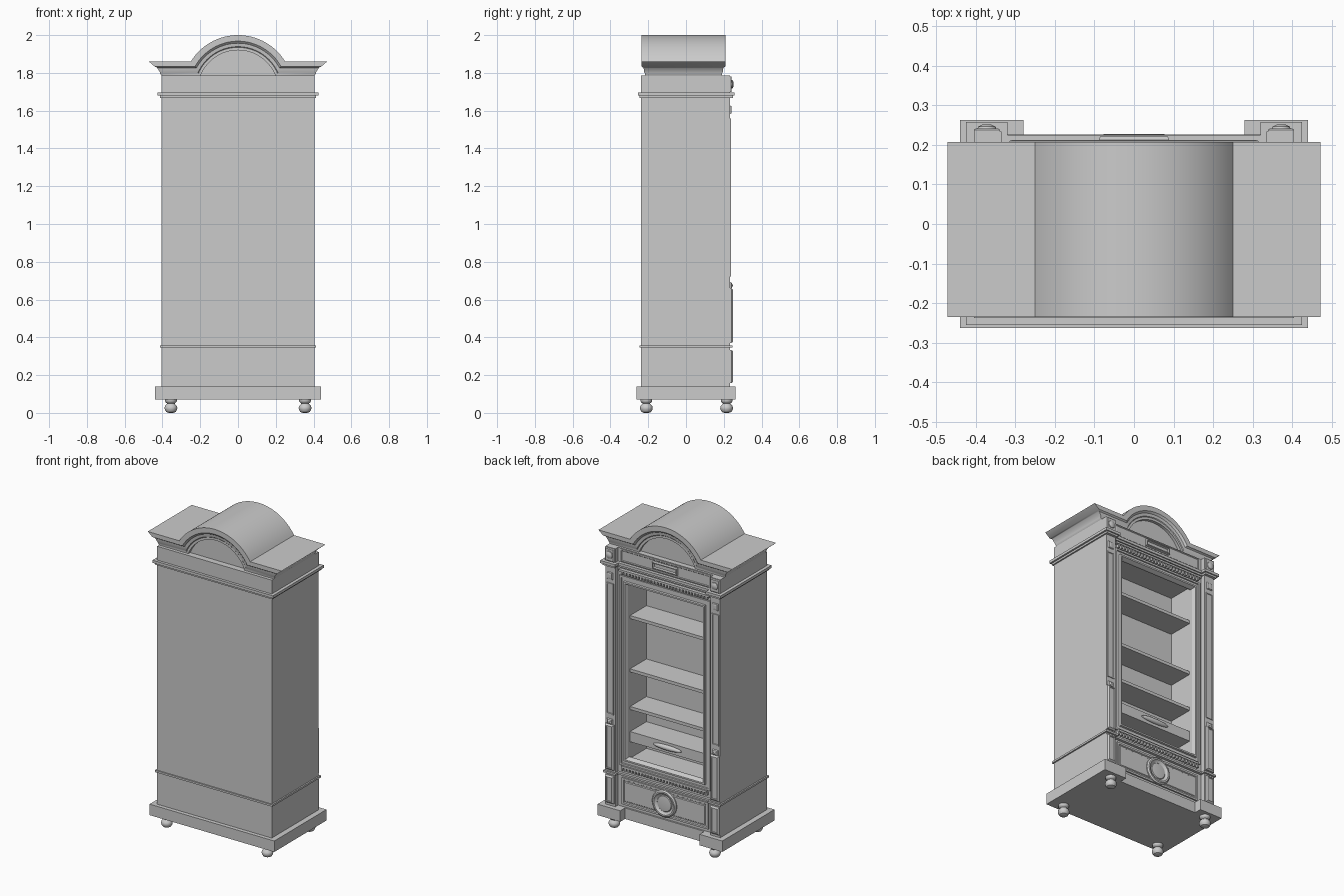
import bpy, bmesh, math

if "Cube" in bpy.data.objects:
    bpy.data.objects.remove(bpy.data.objects["Cube"])

def finish(name, bm, smooth=False):
    bmesh.ops.recalc_face_normals(bm, faces=bm.faces[:])
    me = bpy.data.meshes.new(name)
    bm.to_mesh(me)
    bm.free()
    ob = bpy.data.objects.new(name, me)
    bpy.context.collection.objects.link(ob)
    if smooth:
        bpy.context.view_layer.objects.active = ob
        ob.select_set(True)
        bpy.ops.object.shade_smooth_by_angle(angle=math.radians(35))
        ob.select_set(False)
    return ob

def add_box(bm, x0, x1, y0, y1, z0, z1):
    vs = bmesh.ops.create_cube(bm, size=1)["verts"]
    for v in vs:
        v.co.x = x0 if v.co.x < 0 else x1
        v.co.y = y0 if v.co.y < 0 else y1
        v.co.z = z0 if v.co.z < 0 else z1

def box(name, *dims):
    bm = bmesh.new()
    add_box(bm, *dims)
    return finish(name, bm)

def stepped_slab(name, xo, yb, yp, yc, xi, z0, z1):
    """Slab whose open side (+y) steps back between the two corner blocks."""
    half = [(xo, yb), (xo, yp), (xi, yp), (xi, yc)]
    pts = half + [(-x, y) for x, y in reversed(half)]
    bm = bmesh.new()
    f = bm.faces.new([bm.verts.new((x, y, z0)) for x, y in pts])
    top = bmesh.ops.extrude_face_region(bm, geom=[f])["geom"]
    for v in top:
        if isinstance(v, bmesh.types.BMVert):
            v.co.z = z1
    if f.is_valid is False or len([q for q in bm.faces if all(abs(v.co.z - z0) < 1e-6 for v in q.verts)]) == 0:
        bm.faces.new([v for v in bm.verts if abs(v.co.z - z0) < 1e-6])
    return finish(name, bm)

def relief(name, cx, cz, hw, hh, steps, cap=True):
    """Nested rectangles lofted outwards along +y: steps are (inset, y)."""
    bm = bmesh.new()
    loops = [[bm.verts.new((cx + sx * (hw - i), y, cz + sz * (hh - i)))
              for sx, sz in ((-1, -1), (1, -1), (1, 1), (-1, 1))] for i, y in steps]
    for a, b in zip(loops, loops[1:]):
        for k in range(4):
            n = (k + 1) % 4
            bm.faces.new((a[k], a[n], b[n], b[k]))
    if cap:
        bm.faces.new(loops[-1])
    return finish(name, bm)

def lathe(name, profile, origin, axis='Z', seg=24):
    ox, oy, oz = origin
    bm = bmesh.new()
    rings = []
    for r, h in profile:
        ring = []
        for k in range(seg):
            a = 2 * math.pi * k / seg
            c, s = r * math.cos(a), r * math.sin(a)
            ring.append(bm.verts.new((ox + c, oy + s, oz + h) if axis == 'Z' else (ox + c, oy + h, oz + s)))
        rings.append(ring)
    for a, b in zip(rings, rings[1:]):
        for k in range(seg):
            n = (k + 1) % seg
            bm.faces.new((a[k], a[n], b[n], b[k]))
    bm.faces.new(rings[0])
    bm.faces.new(rings[-1])
    return finish(name, bm, True)

# Case: back mass, side walls, drawer zone and frieze around the open niche
box("case_back", -.405, .405, -.238, .02, .14, 1.785)
box("case_lower", -.405, .405, .02, .205, .14, .45)
box("case_upper", -.405, .405, .02, .205, 1.58, 1.785)
for s, side in ((1, "right"), (-1, "left")):
    box("case_side_" + side, *sorted((s * .265, s * .405)), .02, .205, .45, 1.58)

# Plinth and wrapped mouldings
stepped_slab("plinth", .44, -.263, .263, .215, .28, .07, .14)
stepped_slab("waist_moulding", .414, -.246, .246, .222, .325, .345, .357)
stepped_slab("upper_moulding_lower_step", .414, -.246, .25, .218, .33, 1.668, 1.68)
stepped_slab("upper_moulding", .425, -.255, .258, .225, .32, 1.68, 1.697)

# Ball feet
foot = [(.012, 0), (.025, .005), (.032, .016), (.034, .026), (.031, .037), (.022, .046),
        (.019, .05), (.027, .055), (.031, .062), (.031, .07)]
for x in (-.355, .355):
    for y in (-.21, .215):
        lathe("foot", foot, (x, y, 0))

# Arched cornice: nested outlines (arch radius, wing half width, wing height, half depth)
CZ, YC, N = 1.707, -.0135, 32
steps = [(.213, .405, 1.785, .185), (.213, .405, 1.785, .204), (.228, .413, 1.797, .204),
         (.232, .413, 1.803, .208), (.250, .428, 1.826, .211), (.255, .432, 1.830, .216),
         (.261, .440, 1.833, .2215), (.293, .472, 1.860, .2215)]
bm = bmesh.new()
rings = []
for R, xw, zw, d in steps:
    a0 = math.asin((zw - CZ) / R)
    path = [(-xw, zw)]
    for i in range(N + 1):
        a = math.pi - a0 - (math.pi - 2 * a0) * i / N
        path.append((R * math.cos(a), CZ + R * math.sin(a)))
    path.append((xw, zw))
    rings.append([[bm.verts.new((x, YC + s * d, z)) for x, z in path] for s in (-1, 1)])
for A, B in zip(rings, rings[1:]):
    for f in (0, 1):
        for i in range(N + 2):
            bm.faces.new((A[f][i], A[f][i + 1], B[f][i + 1], B[f][i]))
    for e in (0, -1):
        bm.faces.new((A[0][e], A[1][e], B[1][e], B[0][e]))
F, B = rings[-1]
for i in range(N + 2):
    bm.faces.new((F[i], F[i + 1], B[i + 1], B[i]))
for f in (0, 1):
    bm.faces.new(rings[0][f][1:-1])
finish("arched_cornice", bm, True)

# Pilasters with raised lower panels, long framed shaft and corner blocks
for s, side in ((1, "right"), (-1, "left")):
    cx = s * .372
    box("pilaster_" + side, *sorted((s * .335, s * .405)), .2, .234, .14, 1.785)
    relief("pilaster_foot_panel_" + side, cx, .245, .031, .088,
           [(0, .23), (0, .24), (.008, .25), (.014, .25), (.016, .246)])
    relief("pilaster_mid_panel_" + side, cx, .515, .031, .145,
           [(0, .23), (0, .24), (.008, .25), (.014, .25), (.016, .246)])
    relief("pilaster_mid_tip_" + side, cx, .675, .022, .02, [(0, .23), (.006, .242), (.018, .248)])
    relief("pilaster_shaft_frame_" + side, cx, 1.14, .027, .42,
           [(0, .23), (.002, .238), (.008, .238), (.01, .2345)])
    relief("pilaster_corbel_" + side, cx, 1.605, .022, .025, [(0, .23), (.006, .24), (.016, .242)])
    relief("corner_block_" + side, cx, 1.74, .033, .042, [(0, .23), (0, .238), (.005, .242)])
    lathe("corner_block_knob_" + side, [(.024, 0), (.022, .006), (.012, .011), (.003, .012)],
          (cx, .24, 1.74), 'Y')

# Door surround with stepped moulding
relief("door_frame", 0, 1.012, .32, .605,
       [(0, .2), (0, .216), (.012, .216), (.014, .21), (.032, .21), (.034, .222),
        (.044, .222), (.055, .2), (.055, .19)], cap=False)
box("door_sill", -.3, .3, .2, .226, .395, .408)
box("door_head", -.32, .32, .2, .226, 1.645, 1.657)

# Dentil rows above and below the opening
for name, z in (("dentils_upper", 1.633), ("dentils_lower", .385)):
    bm = bmesh.new()
    for i in range(28):
        x = -.297 + i * .022
        add_box(bm, x - .006, x + .006, .2, .223, z - .008, z + .012)
    finish(name, bm)

# Shelves, inner drawer and its handle
for z in (1.36, 1.02, .78):
    box("shelf", -.265, .265, .02, .185, z - .02, z)
box("inner_drawer", -.265, .265, .02, .185, .555, .62)
bm = bmesh.new()
bmesh.ops.create_uvsphere(bm, u_segments=24, v_segments=12, radius=1)
for v in bm.verts:
    v.co = (v.co.x * .1, .187 + v.co.y * .016, .588 + v.co.z * .016)
finish("drawer_handle", bm, True)

# Bottom drawer front with round medallion ring
relief("bottom_drawer_panel", 0, .243, .305, .085,
       [(0, .2), (0, .214), (.012, .214), (.016, .208), (.022, .208), (.026, .213)])
lathe("medallion_ring", [(.085, 0), (.085, .01), (.077, .017), (.068, .017), (.06, .008), (.052, .006),
      (.048, .010), (.03, .012)], (0, .21, .243), 'Y', 40)

# Frieze panel with small framed plaque
relief("frieze_panel", 0, 1.741, .315, .04, [(0, .2), (0, .21), (.006, .212), (.01, .208)])
relief("frieze_plaque", 0, 1.742, .09, .024,
       [(0, .205), (.004, .221), (.010, .221), (.014, .211)])
